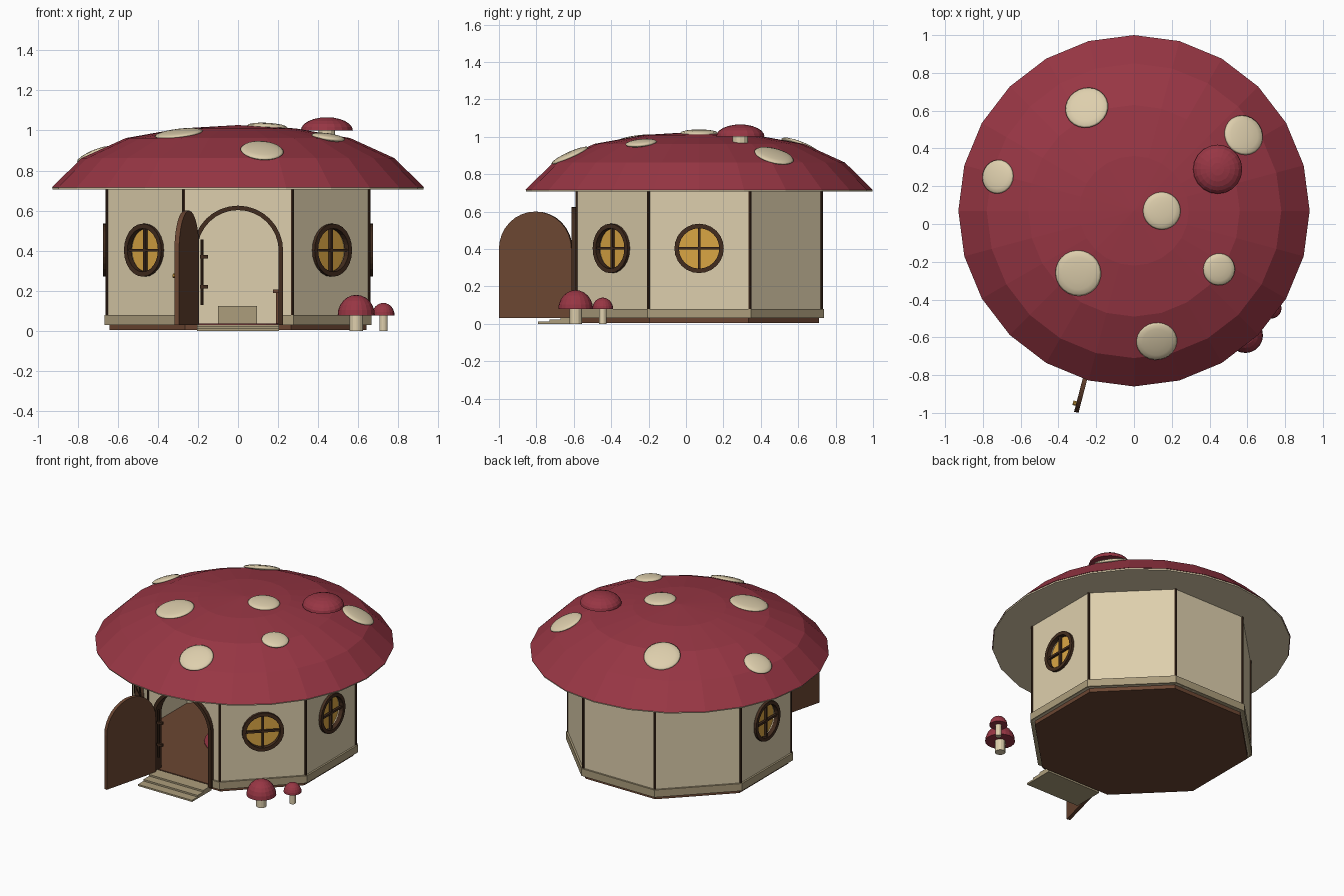
import bpy, bmesh, math
from mathutils import Matrix, Vector

if "Cube" in bpy.data.objects:
    bpy.data.objects.remove(bpy.data.objects["Cube"])

CY = 0.07                                  # centre of the house in y
OCT = 1 / math.cos(math.pi / 8)            # apothem to corner radius
HOUSE = Matrix.Translation((0, CY, 0))


def colour(name, rgb):
    m = bpy.data.materials.new(name)
    lin = [((c / 255 + 0.055) / 1.055) ** 2.4 for c in rgb]
    m.diffuse_color = (*lin, 1)
    m.use_nodes = True
    m.node_tree.nodes["Principled BSDF"].inputs["Base Color"].default_value = m.diffuse_color
    return m


CREAM = colour("cream", (222, 207, 173))
RED = colour("mushroom red", (152, 54, 68))
TAN = colour("stone tan", (172, 157, 124))
BROWN = colour("wood brown", (107, 70, 50))
DARK = colour("dark wood", (66, 44, 30))
GOLD = colour("window gold", (218, 166, 68))


def finish(name, bm, mat, matrix=Matrix(), smooth=False):
    bmesh.ops.remove_doubles(bm, verts=bm.verts, dist=1e-5)
    bmesh.ops.recalc_face_normals(bm, faces=bm.faces)
    bm.transform(matrix)
    me = bpy.data.meshes.new(name)
    bm.to_mesh(me)
    bm.free()
    me.materials.append(mat)
    for p in me.polygons:
        p.use_smooth = smooth
    ob = bpy.data.objects.new(name, me)
    bpy.context.collection.objects.link(ob)
    return ob


def lathe(name, profile, seg, mat, matrix=Matrix(), closed=False, phase=0.0, smooth=False):
    """Turn (radius, height) points around z."""
    bm = bmesh.new()
    rings = []
    for i in range(seg):
        a = 2 * math.pi * i / seg + phase
        rings.append([bm.verts.new((r * math.cos(a), r * math.sin(a), z)) for r, z in profile])
    n = len(profile)
    for i in range(seg):
        a, b = rings[i], rings[(i + 1) % seg]
        for j in range(n if closed else n - 1):
            k = (j + 1) % n
            bm.faces.new((a[j], b[j], b[k], a[k]))
    bmesh.ops.dissolve_degenerate(bm, edges=bm.edges, dist=1e-6)
    return finish(name, bm, mat, matrix, smooth)


def cylinder(name, r, z0, z1, seg, mat, matrix=Matrix(), phase=0.0):
    return lathe(name, [(0, z0), (r, z0), (r, z1), (0, z1)], seg, mat, matrix, phase=phase)


def box(name, lo, hi, mat, matrix=Matrix()):
    bm = bmesh.new()
    bmesh.ops.create_cube(bm, size=1)
    lo, hi = Vector(lo), Vector(hi)
    m = Matrix.Translation((lo + hi) / 2) @ Matrix.Diagonal((*(hi - lo), 1))
    return finish(name, bm, mat, matrix @ m)


def arch(half, z0, zc, cx=0.0, steps=16):
    pts = [(cx - half, z0)]
    for i in range(steps + 1):
        a = math.pi * (1 - i / steps)
        pts.append((cx + half * math.cos(a), zc + half * math.sin(a)))
    return pts + [(cx + half, z0)]


def extrude(name, pts, y0, y1, mat, matrix=Matrix()):
    """Extrude an xz outline along y."""
    bm = bmesh.new()
    f = bm.faces.new([bm.verts.new((x, y0, z)) for x, z in pts])
    new = bmesh.ops.extrude_face_region(bm, geom=[f])["geom"]
    bmesh.ops.translate(bm, vec=(0, y1 - y0, 0),
                        verts=[v for v in new if isinstance(v, bmesh.types.BMVert)])
    if f.is_valid is False or len([g for g in bm.faces if len(g.verts) > 4]) < 2:
        bm.faces.new([v for v in bm.verts][:len(pts)])
    return finish(name, bm, mat, matrix)


def cut(ob, cutters):
    for c in cutters:
        m = ob.modifiers.new("cut", "BOOLEAN")
        m.object, m.operation, m.solver = c, "DIFFERENCE", "EXACT"
    dg = bpy.context.evaluated_depsgraph_get()
    ob.data = bpy.data.meshes.new_from_object(ob.evaluated_get(dg))
    ob.modifiers.clear()


# --- walls, skirting and floor ---
def oct_ring(name, r0, r1, z0, z1, mat):
    pts = [(r0 * OCT, z0), (r1 * OCT, z0), (r1 * OCT, z1), (r0 * OCT, z1)]
    return lathe(name, pts, 8, mat, HOUSE, True, math.pi / 8)


walls = oct_ring("walls", 0.615, 0.655, 0.03, 0.712, CREAM)
skirting = oct_ring("skirting", 0.645, 0.667, 0.03, 0.08, TAN)
cylinder("floor", 0.64 * OCT, 0.004, 0.032, 8, BROWN, HOUSE, math.pi / 8)

# wall windows face the sides and the two front diagonals; local z points outward
windows = []
for deg in (0, 180, 225, 315):
    turn = Matrix.Rotation(math.radians(deg), 4, "Z")
    windows.append(HOUSE @ turn @ Matrix.Translation((0.655, 0, 0.403))
                   @ Matrix.Rotation(math.pi / 2, 4, "Y"))

door_hole = extrude("door_cutter", arch(0.205, -0.02, 0.4), -0.75, -0.45, CREAM)
holes = [cylinder("window_cutter", 0.115, -0.1, 0.1, 24, CREAM, w) for w in windows]
cut(walls, [door_hole] + holes)
cut(skirting, [door_hole])
for c in [door_hole] + holes:
    bpy.data.objects.remove(c)

for w in windows:
    lathe("window_frame", [(0.108, -0.012), (0.132, -0.012), (0.132, 0.018), (0.108, 0.018)],
          24, DARK, w, True)
    cylinder("window_pane", 0.116, -0.03, -0.022, 24, GOLD, w)
    box("window_bar", (-0.112, -0.007, -0.008), (0.112, 0.007, 0.008), DARK, w)
    box("window_bar", (-0.007, -0.112, -0.008), (0.007, 0.112, 0.008), DARK, w)

# thin corner posts
for i in range(8):
    a = math.pi / 8 + i * math.pi / 4
    r = 0.654 * OCT
    cylinder("corner_post", 0.008, 0.03, 0.712, 8, DARK,
             Matrix.Translation((r * math.cos(a), CY + r * math.sin(a), 0)))

# --- doorway ---
extrude("door_frame", arch(0.225, 0.03, 0.4) + arch(0.203, 0.03, 0.4)[::-1], -0.612, -0.54, DARK)
swing = Matrix.Translation((-0.205, -0.61, 0)) @ Matrix.Rotation(math.atan2(-0.385, -0.1), 4, "Z")
extrude("door", arch(0.2, 0.03, 0.4, 0.2), -0.012, 0.012, BROWN, swing)
cylinder("door_knob", 0.012, 0.012, 0.03, 10, GOLD,
         swing @ Matrix.Translation((0.355, 0, 0.275)) @ Matrix.Rotation(math.pi / 2, 4, "X"))
cylinder("hinge_rod", 0.007, 0.13, 0.455, 8, DARK, Matrix.Translation((-0.18, -0.6, 0)))
for z in (0.22, 0.37):
    box("hinge_plate", (-0.19, -0.61, z - 0.008), (-0.15, -0.59, z + 0.008), DARK)
for i, y in enumerate((-0.79, -0.73, -0.67)):
    box("step", (-0.205, y, 0.011 * i), (0.205, -0.58, 0.011 * (i + 1)), TAN)

# --- interior ---
cylinder("rug", 0.25, 0.032, 0.037, 32, RED, HOUSE)
box("low_table", (-0.1, 0.02, 0.032), (0.095, 0.15, 0.125), TAN)
box("bench_seat", (0.175, -0.1, 0.19), (0.4, 0.15, 0.207), BROWN)
for x in (0.19, 0.37):
    box("bench_leg", (x, -0.08, 0.032), (x + 0.02, 0.13, 0.19), BROWN)

# --- roof ---
CAP = [(0.93, 0.715), (0.78, 0.862), (0.56, 0.962), (0.29, 1.01), (0, 1.027)]
lathe("roof_cap", CAP, 24, RED, HOUSE)
cylinder("roof_underside", 0.926, 0.706, 0.716, 24, CREAM, HOUSE)


def roof_at(r):
    for (r1, z1), (r0, z0) in zip(CAP, CAP[1:]):
        if r >= r0:
            slope = (z1 - z0) / (r1 - r0)
            return z0 + slope * (r - r0), slope


SPOTS = [(-0.25, 0.615, 0.115), (0.58, 0.47, 0.108), (-0.72, 0.25, 0.09), (0.147, 0.07, 0.1),
         (-0.295, -0.26, 0.122), (0.45, -0.24, 0.085), (0.12, -0.62, 0.108)]
for x, y, size in SPOTS:
    d = Vector((x, y - CY, 0))
    z, slope = roof_at(d.length)
    d.normalize()
    normal = Vector((-slope * d.x, -slope * d.y, 1)).normalized()
    m = Matrix.Translation(Vector((x, y, z)) + normal * 0.002) @ \
        normal.to_track_quat("Z", "Y").to_matrix().to_4x4()
    lens = [(size * math.cos(t * math.pi / 8), 0.018 * math.sin(t * math.pi / 8))
            for t in range(-4, 5)]
    lathe("roof_spot", lens, 24, CREAM, m, smooth=True)


# --- mushrooms on the ground and the chimney ---
def mushroom(name, x, y, z0, z1, z2, r_cap, r_stem):
    m = Matrix.Translation((x, y, 0))
    cylinder(name + "_stem", r_stem, z0, z1 + 0.01, 12, CREAM, m)
    dome = [(0, z1)] + [(r_cap * math.cos(t * math.pi / 12), z1 + (z2 - z1) * math.sin(t * math.pi / 12))
                        for t in range(7)]
    lathe(name + "_cap", dome, 20, RED, m)


mushroom("large_mushroom", 0.59, -0.59, 0, 0.078, 0.18, 0.093, 0.033)
mushroom("small_mushroom", 0.725, -0.445, 0, 0.078, 0.14, 0.056, 0.02)
mushroom("chimney", 0.443, 0.29, 0.93, 1.0, 1.066, 0.13, 0.042)
